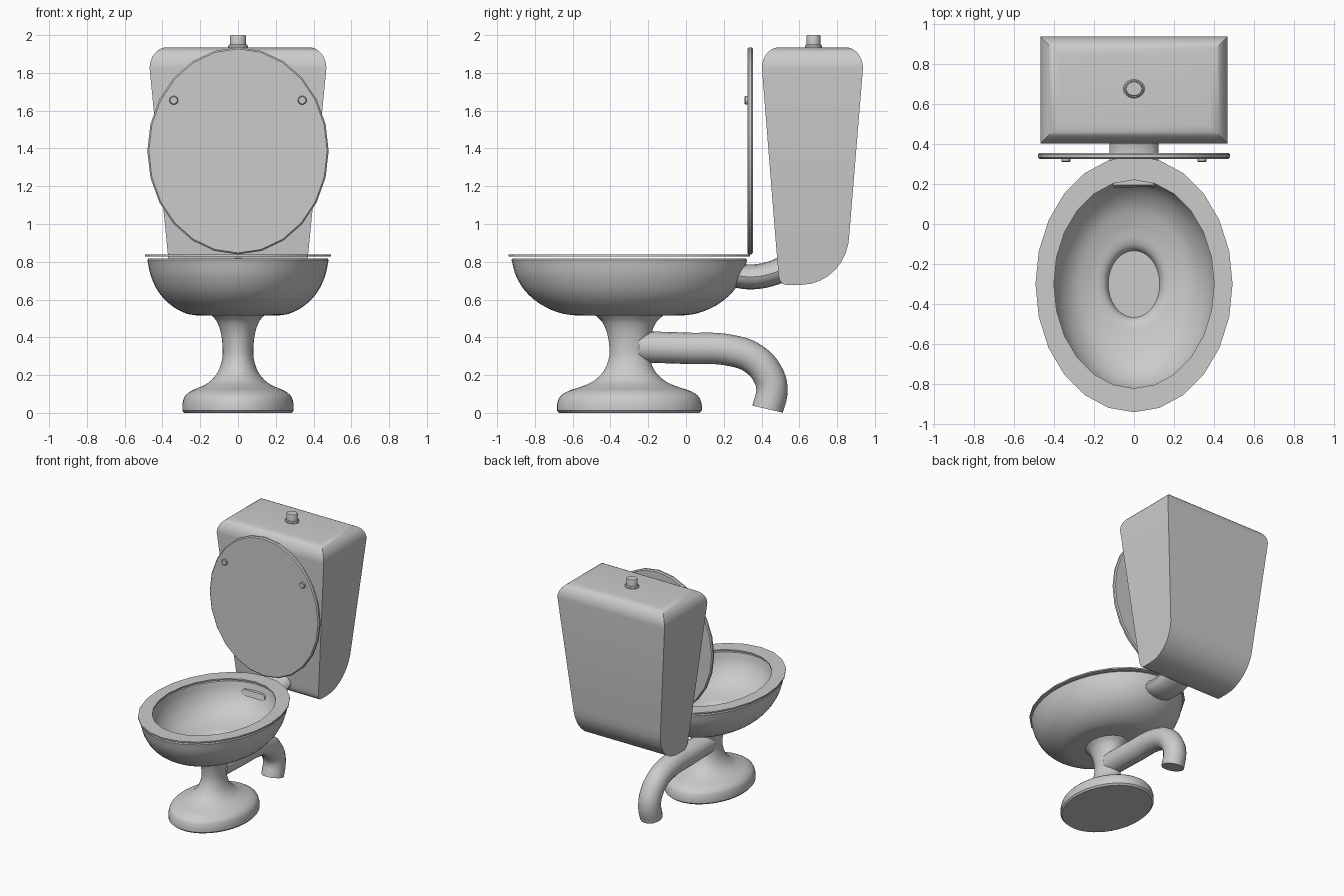
import bpy, bmesh, math
from mathutils import Vector

if "Cube" in bpy.data.objects:
    bpy.data.objects.remove(bpy.data.objects["Cube"])

# Single ceramic colour
ceramic = bpy.data.materials.new("ceramic_grey")
ceramic.use_nodes = True
ceramic.diffuse_color = (0.6, 0.6, 0.6, 1)
ceramic.node_tree.nodes["Principled BSDF"].inputs["Base Color"].default_value = (0.6, 0.6, 0.6, 1)


def finish(obj, angle=35):
    """Assign the material and smooth everything but sharp edges."""
    obj.data.materials.clear()
    obj.data.materials.append(ceramic)
    bpy.ops.object.select_all(action='DESELECT')
    obj.select_set(True)
    bpy.context.view_layer.objects.active = obj
    bpy.ops.object.shade_smooth_by_angle(angle=math.radians(angle))
    return obj


def loft(name, rings, closed=False, angle=35):
    """Skin a list of vertex rings; cap the ends, or join last to first."""
    bm = bmesh.new()
    loops = [[bm.verts.new(p) for p in ring] for ring in rings]
    n = len(loops[0])
    pairs = list(zip(loops, loops[1:]))
    if closed:
        pairs.append((loops[-1], loops[0]))
    for a, b in pairs:
        for i in range(n):
            j = (i + 1) % n
            bm.faces.new((a[i], a[j], b[j], b[i]))
    if not closed:
        bm.faces.new(loops[0][::-1])
        bm.faces.new(loops[-1])
    bmesh.ops.recalc_face_normals(bm, faces=bm.faces)
    mesh = bpy.data.meshes.new(name)
    bm.to_mesh(mesh)
    bm.free()
    obj = bpy.data.objects.new(name, mesh)
    bpy.context.collection.objects.link(obj)
    return finish(obj, angle)


def smooth_profile(pts, steps=4):
    """Catmull-Rom interpolation through profile points."""
    p = [Vector(q) for q in pts]
    p = [2 * p[0] - p[1]] + p + [2 * p[-1] - p[-2]]
    out = []
    for a, b, c, d in zip(p, p[1:], p[2:], p[3:]):
        for s in range(steps):
            t = s / steps
            out.append(0.5 * (2 * b + (c - a) * t + (2 * a - 5 * b + 4 * c - d) * t * t
                              + (3 * b - a - 3 * c + d) * t ** 3))
    return [tuple(q) for q in out + [p[-2]]]


def turned(name, profile, cy, stretch=1.0, seg=48, closed=False, angle=35):
    """Elliptical lathe of (radius, z) points about a vertical axis."""
    turn = [2 * math.pi * i / seg for i in range(seg)]
    rings = [[(r * math.cos(a), cy + stretch * r * math.sin(a), z) for a in turn]
             for r, z in profile]
    return loft(name, rings, closed, angle)


def disc_facing_front(name, cx, cz, rx, rz, steps, seg):
    """Upright elliptical disc; steps are (inset, y)."""
    turn = [2 * math.pi * i / seg for i in range(seg)]
    rings = [[(cx + (rx - k) * math.sin(a), y, cz + (rz - k) * math.cos(a)) for a in turn]
             for k, y in steps]
    return loft(name, rings)


def pipe(name, path, radius, widen=1.0):
    """Round pipe along (y, z) points, optionally widened sideways."""
    curve = bpy.data.curves.new(name, 'CURVE')
    curve.dimensions = '3D'
    curve.bevel_depth = radius
    curve.bevel_resolution = 6
    curve.use_fill_caps = True
    curve.resolution_u = 8
    spline = curve.splines.new('BEZIER')
    spline.bezier_points.add(len(path) - 1)
    for point, (y, z) in zip(spline.bezier_points, path):
        point.co = (0, y, z)
        point.handle_left_type = point.handle_right_type = 'AUTO'
    obj = bpy.data.objects.new(name, curve)
    bpy.context.collection.objects.link(obj)
    bpy.ops.object.select_all(action='DESELECT')
    obj.select_set(True)
    bpy.context.view_layer.objects.active = obj
    bpy.ops.object.convert(target='MESH')
    obj = bpy.context.object
    for v in obj.data.vertices:
        v.co.x *= widen
    return finish(obj)


BOWL_Y, OVAL = -0.30, 1.3

# Pedestal foot and waisted neck
foot = [(0.285, 0.0), (0.295, 0.012), (0.295, 0.045)]
neck = smooth_profile([(0.295, 0.045), (0.283, 0.085), (0.25, 0.115), (0.20, 0.137),
                       (0.15, 0.165), (0.108, 0.215), (0.085, 0.28), (0.081, 0.34),
                       (0.09, 0.42), (0.11, 0.48), (0.14, 0.518)])
turned("pedestal", foot + neck[1:], BOWL_Y, OVAL)

# Bowl shell: outer wall, rim, inner wall and sunken drain
outer = smooth_profile([(0.21, 0.515), (0.27, 0.525), (0.33, 0.553), (0.385, 0.597),
                        (0.43, 0.655), (0.463, 0.73), (0.48, 0.81)])
inner = smooth_profile([(0.41, 0.812), (0.395, 0.74), (0.36, 0.67), (0.30, 0.61),
                        (0.22, 0.575), (0.165, 0.56), (0.138, 0.54), (0.122, 0.50)])
turned("bowl", [(0.10, 0.515)] + outer + [(0.475, 0.817), (0.42, 0.817)] + inner,
       BOWL_Y, OVAL)

# Flat oval seat ring
turned("seat", [(0.492, 0.828), (0.492, 0.838), (0.40, 0.838), (0.40, 0.828)],
       BOWL_Y, OVAL, seg=24, closed=True, angle=20)

# Raised lid with its two bumpers
disc_facing_front("lid", 0, 1.387, 0.48, 0.548,
                  [(0.008, 0.325), (0, 0.333), (0, 0.347), (0.008, 0.355)], 24)
for side, x in (("left", 0.34), ("right", -0.34)):
    disc_facing_front(side + "_bumper", x, 1.655, 0.023, 0.023,
                      [(0.004, 0.310), (0, 0.314), (0, 0.328)], 16)

# Water inlet slot at the back of the bowl
slot = []
for i in range(24):
    a = 2 * math.pi * (i + 0.5) / 24
    slot.append((0.08 * (1 if math.cos(a) > 0 else -1) + 0.022 * math.cos(a),
                 0.022 * math.sin(a)))
loft("inlet_slot", [[(x, y + 0.25 * z - 1.0 * x * x, 0.745 + z) for x, z in slot]
                    for y in (0.196, 0.222)])

# Flattened pipe from tank to bowl, and the waste pipe
pipe("inlet_pipe", [(0.235, 0.735), (0.34, 0.72), (0.45, 0.737), (0.56, 0.785)], 0.066, 1.85)
pipe("waste_pipe", [(-0.25, 0.35), (0.0, 0.342), (0.24, 0.330), (0.36, 0.285),
                    (0.435, 0.20), (0.455, 0.12), (0.432, 0.02)], 0.083)

# Tank: rectangular sections with rounded top and swept bottom
sections = []
for i in range(9):                       # lower curve: (half width, front y, back y, z)
    a = math.pi / 2 * i / 8
    z = 0.678 + 0.272 * (1 - math.cos(a))
    lip = min(1.0, (z - 0.678) / 0.05)
    front = 0.53 - 0.04 * math.sqrt(1 - (1 - lip) ** 2) - 0.083 * max(0, z - 0.728)
    sections.append((0.355 + 0.1 * (z - 0.678), front, 0.61 + 0.255 * math.sin(a), z))
for i in range(9):                       # rounded top edge
    a = math.pi / 2 * i / 8
    inset = 0.09 * (1 - math.cos(a))
    sections.append((0.468 - inset, 0.402 + inset, 0.937 - inset, 1.825 + 0.11 * math.sin(a)))
loft("tank", [[(-w, f, z), (w, f, z), (w, b, z), (-w, b, z)] for w, f, b, z in sections])

# Flush button on its collar
turned("button_collar", [(0.053, 1.93), (0.053, 1.942), (0.047, 1.949)], 0.675, 0.87, 32)
turned("flush_button", [(0.041, 1.94), (0.043, 1.99), (0.039, 2.0)], 0.675, 0.87, 32)
